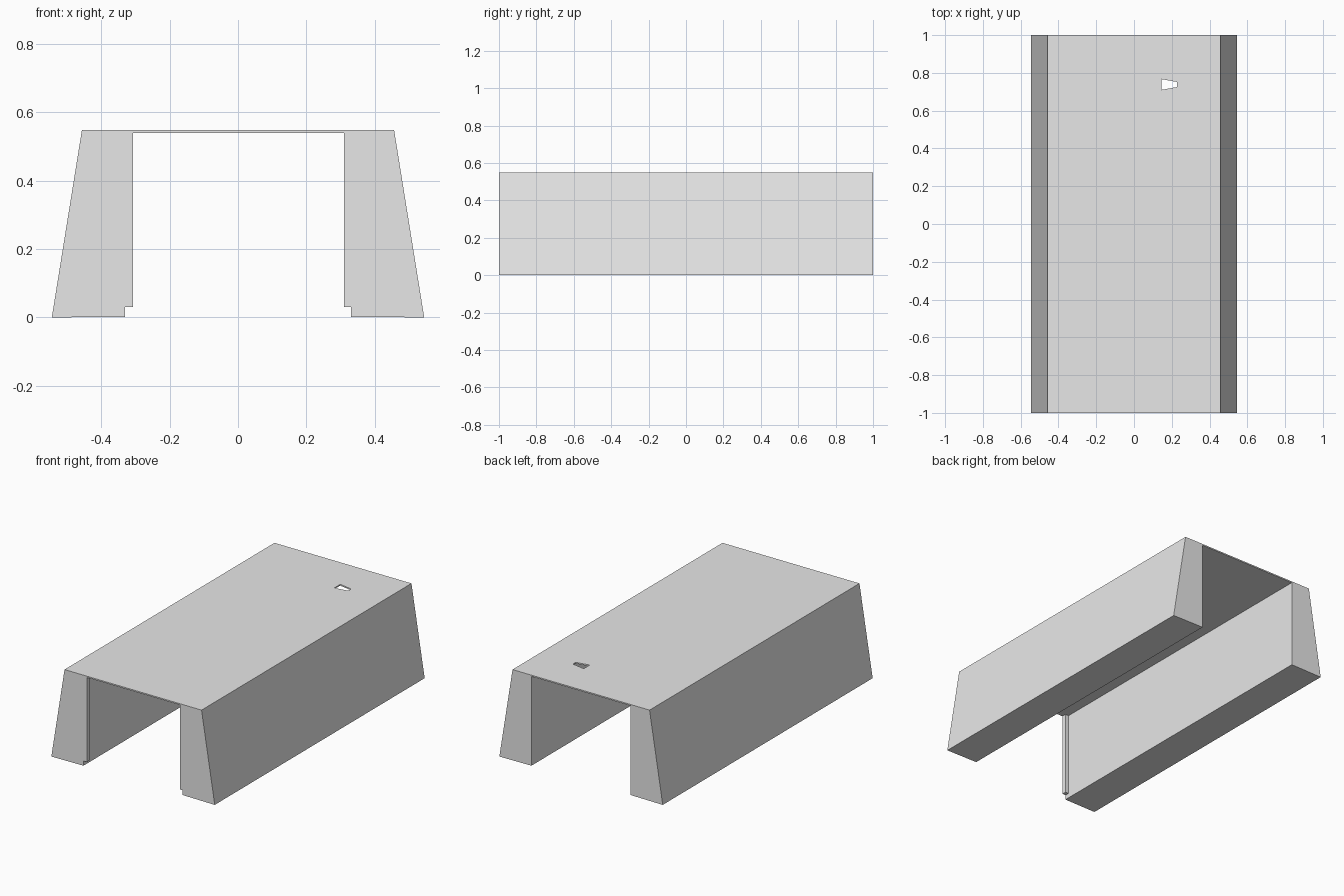
import bpy
import bmesh

cube = bpy.data.objects.get("Cube")
if cube:
    bpy.data.objects.remove(cube, do_unlink=True)

# Single plain grey
grey = bpy.data.materials.new("light grey")
grey.use_nodes = True
colour = (0.8, 0.8, 0.8, 1)
grey.diffuse_color = colour
grey.node_tree.nodes["Principled BSDF"].inputs["Base Color"].default_value = colour


def prism(name, points, offset):
    """Extrude a flat outline along the offset into a closed solid."""
    bm = bmesh.new()
    face = bm.faces.new([bm.verts.new(p) for p in points])
    result = bmesh.ops.extrude_face_region(bm, geom=[face], use_keep_orig=True)
    moved = [g for g in result["geom"] if isinstance(g, bmesh.types.BMVert)]
    bmesh.ops.translate(bm, vec=offset, verts=moved)
    bmesh.ops.recalc_face_normals(bm, faces=bm.faces)
    mesh = bpy.data.meshes.new(name)
    bm.to_mesh(mesh)
    bm.free()
    mesh.materials.append(grey)
    obj = bpy.data.objects.new(name, mesh)
    bpy.context.collection.objects.link(obj)
    return obj


# Sloped outer walls, straight inner walls and a thin roof in one section
half = [(0.545, 0), (0.457, 0.548)]
inner = [(0.331, 0.54), (0.331, 0.002)]
outline = half + [(-x, z) for x, z in reversed(half)]
outline += [(-x, z) for x, z in reversed(inner)] + inner
shell = prism("tunnel_shell", [(x, -1, z) for x, z in outline], (0, 2, 0))

# Small tapered opening through the roof
slot = [(0.145, 0.71), (0.228, 0.725), (0.228, 0.752), (0.145, 0.767)]
cutter = prism("roof_slot_cutter", [(x, y, 0.5) for x, y in slot], (0, 0, 0.1))
cutter.hide_render = True
cut = shell.modifiers.new("roof_slot", "BOOLEAN")
cut.operation = "DIFFERENCE"
cut.solver = "EXACT"
cut.object = cutter
bpy.context.view_layer.update()
cut_mesh = bpy.data.meshes.new_from_object(
    shell.evaluated_get(bpy.context.evaluated_depsgraph_get()))
shell.modifiers.clear()
shell.data = cut_mesh
bpy.data.objects.remove(cutter, do_unlink=True)

# Slim door stops just inside the front opening
for name, wall, edge in (("left_door_stop", 0.331, 0.311),
                         ("right_door_stop", -0.331, -0.308)):
    corners = [(wall, -0.998), (edge, -0.998), (edge, -0.973), (wall, -0.973)]
    prism(name, [(x, y, 0.03) for x, y in corners], (0, 0, 0.51))
